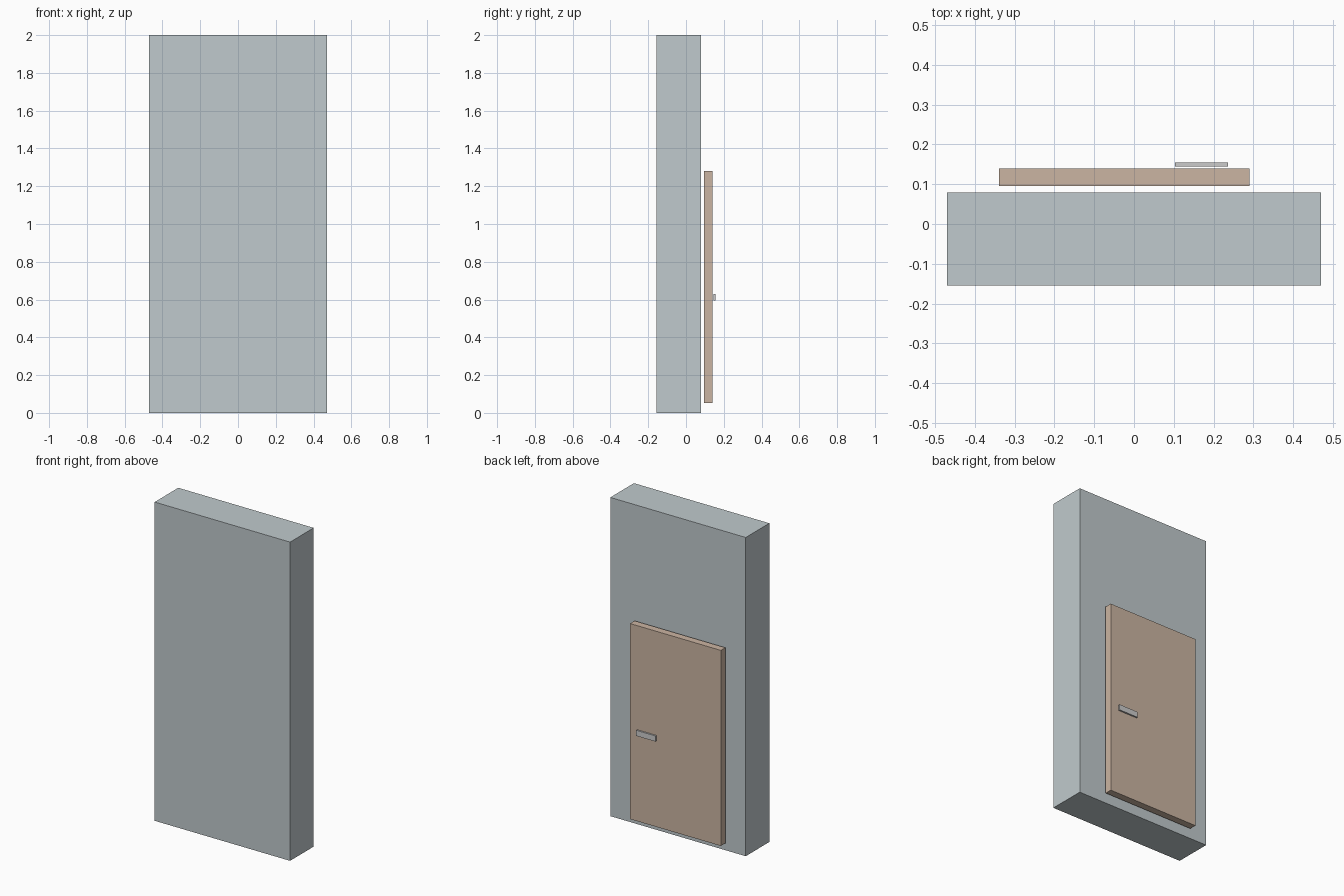
import bpy

if "Cube" in bpy.data.objects:
    bpy.data.objects.remove(bpy.data.objects["Cube"])


def box(name, lo, hi, color=None):
    """Axis-aligned box from its low corner to its high corner."""
    size = [b - a for a, b in zip(lo, hi)]
    bpy.ops.mesh.primitive_cube_add(size=1, location=[(a + b) / 2 for a, b in zip(lo, hi)])
    ob = bpy.context.object
    ob.name = name
    ob.scale = size
    bpy.ops.object.transform_apply(location=False, rotation=False, scale=True)
    if color:
        mat = bpy.data.materials.new(name + "_material")
        mat.diffuse_color = (*color, 1)
        mat.use_nodes = True
        mat.node_tree.nodes["Principled BSDF"].inputs["Base Color"].default_value = mat.diffuse_color
        ob.data.materials.append(mat)
    return ob


# Tall cabinet body
box("cabinet_body", (-0.47, -0.155, 0), (0.47, 0.079, 2), (0.53, 0.59, 0.61))

# Door panel standing just off the back face
box("door_panel", (-0.34, 0.095, 0.053), (0.29, 0.14, 1.28), (0.6, 0.46, 0.36))

# Slim handle bar in front of the door
box("door_handle", (0.103, 0.145, 0.595), (0.237, 0.155, 0.63))
